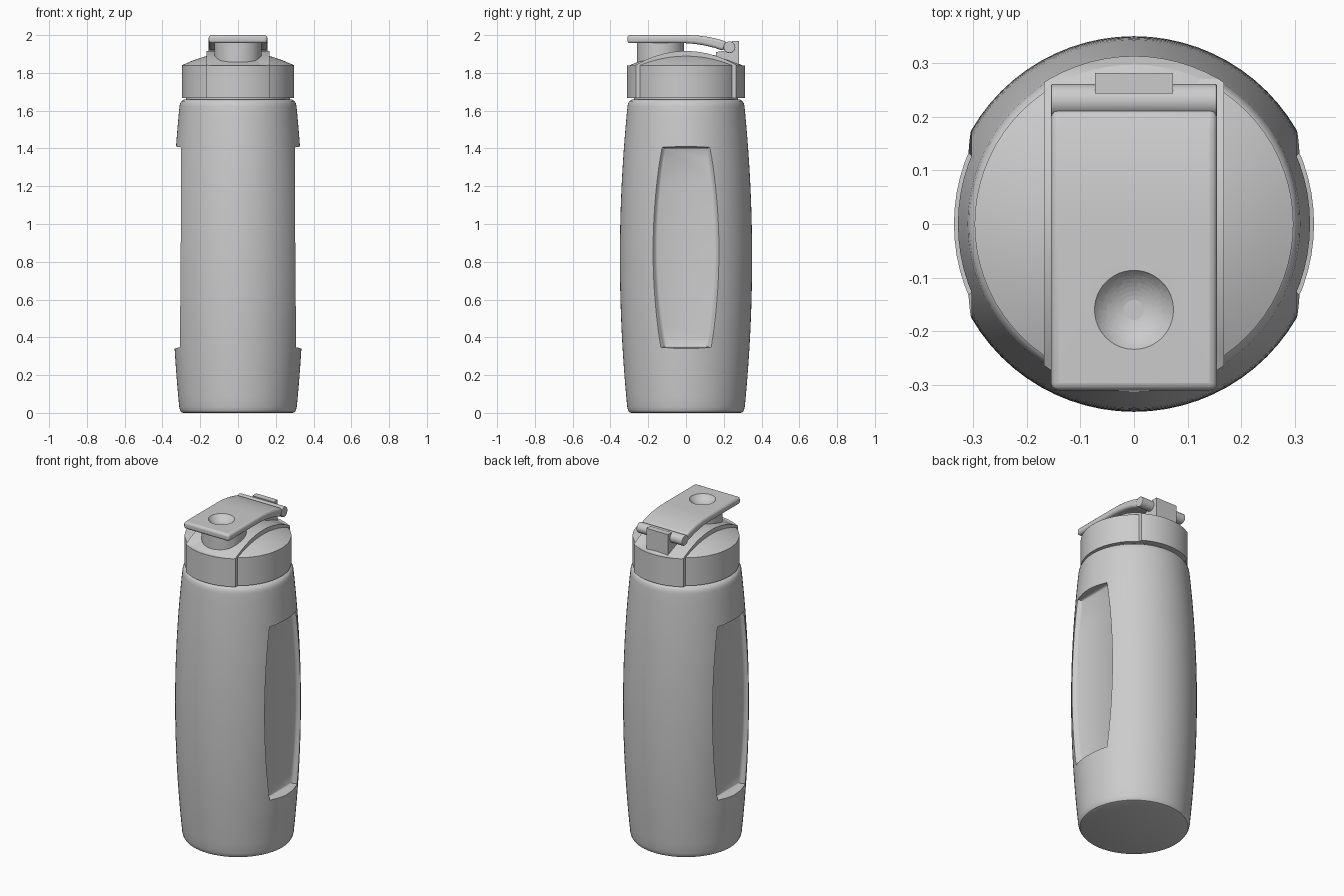
import bpy, bmesh, math

if "Cube" in bpy.data.objects:
    bpy.data.objects.remove(bpy.data.objects["Cube"])

def finish(name, bm, angle=35):
    bmesh.ops.recalc_face_normals(bm, faces=bm.faces)
    me = bpy.data.meshes.new(name)
    bm.to_mesh(me)
    bm.free()
    ob = bpy.data.objects.new(name, me)
    bpy.context.collection.objects.link(ob)
    smooth(ob, angle)
    return ob

def activate(ob):
    bpy.ops.object.select_all(action='DESELECT')
    ob.select_set(True)
    bpy.context.view_layer.objects.active = ob

def smooth(ob, angle=35):
    activate(ob)
    bpy.ops.object.shade_smooth_by_angle(angle=math.radians(angle))

def loft(name, rings, angle=35):
    """Skin closed rings of points and cap both ends."""
    bm = bmesh.new()
    vs = [[bm.verts.new(p) for p in r] for r in rings]
    n = len(vs[0])
    for a, b in zip(vs, vs[1:]):
        for i in range(n):
            j = (i + 1) % n
            bm.faces.new((a[i], a[j], b[j], b[i]))
    bm.faces.new(vs[0])
    bm.faces.new(vs[-1])
    return finish(name, bm, angle)

def lathe(name, profile, seg=72, cx=0, cy=0):
    rings = [[(cx + r * math.cos(2 * math.pi * i / seg), cy + r * math.sin(2 * math.pi * i / seg), z)
              for i in range(seg)] for r, z in profile]
    return loft(name, rings)

def prism(name, side, hw):
    """Side outline in (y, z) extruded to x = +-hw."""
    return loft(name, [[(x, y, z) for y, z in side] for x in (-hw, hw)])

def bevel(ob, width, seg=3):
    m = ob.modifiers.new("round", 'BEVEL')
    m.width, m.segments, m.limit_method = width, seg, 'ANGLE'
    m.angle_limit = math.radians(40)
    activate(ob)
    bpy.ops.object.modifier_apply(modifier=m.name)
    smooth(ob)

def boolean(ob, tool, op='DIFFERENCE'):
    m = ob.modifiers.new("cut", 'BOOLEAN')
    m.object, m.operation, m.solver = tool, op, 'EXACT'
    activate(ob)
    bpy.ops.object.modifier_apply(modifier=m.name)
    bpy.data.objects.remove(tool)
    smooth(ob)

# Bottle body: gently bulging barrel with rounded ends
def radius(z):
    return 0.35 - 0.04 * ((z - 0.82) / 0.8) ** 2

profile = [(0.290, 0), (0.301, 0.004), (0.307, 0.014)]
profile += [(radius(z), z) for z in [0.03 + 1.59 * i / 28 for i in range(29)]]
profile += [(0.307, 1.637), (0.300, 1.65), (0.288, 1.658), (0.27, 1.66)]
body = lathe("bottle_body", profile)

# Grip recesses: flat floor, sloped sides, near-square ends
def grip_ring(x, side_off, end_off, sx):
    n, z0, z1 = 20, 0.357 - end_off, 1.396 + end_off
    pts = []
    for i in range(n + 1):
        t = i / n
        hw = 0.105 + side_off + 0.047 * (1 - (2 * t - 1) ** 2)
        pts.append((hw, z0 + (z1 - z0) * t))
    return [(sx * x, y, z) for y, z in pts] + [(sx * x, -y, z) for y, z in reversed(pts)]

for sx in (1, -1):
    rings = [grip_ring(x, s, e, sx) for x, s, e in
             ((0.283, 0, 0), (0.287, 0.009, 0.006), (0.294, 0.014, 0.009),
              (0.302, 0.021, 0.010), (0.32, 0.042, 0.012), (0.335, 0.05, 0.017), (0.40, 0.08, 0.04))]
    boolean(body, loft("grip_cutter", rings))

# Neck between body and lid
lathe("neck", [(0.275, 1.64), (0.275, 1.69)])

# Lid side skirt with domed top
dome = [(0.297, 1.668), (0.297, 1.84)]
dome += [(r, 1.84 + 0.072 * (1 - (r / 0.297) ** 2)) for r in (0.27, 0.23, 0.19, 0.15, 0.1, 0.05, 0.005)]
lathe("lid_dome", dome)

# Raised band running front to back over the lid
band = lathe("lid_band", [(0.313, 1.668), (0.313, 1.96)])
arc = [(-0.27 + 0.54 * i / 20) for i in range(21)]
outline = [(-0.4, 1.6), (-0.4, 1.84)] + [(y, 1.84 + 0.076 * (1 - (y / 0.27) ** 2)) for y in arc]
outline += [(0.4, 1.84), (0.4, 1.6)]
boolean(band, prism("band_limit", outline, 0.168), 'INTERSECT')

# Drinking spout under the flap
lathe("spout", [(0.125, 1.85), (0.125, 1.965)], 48, 0, -0.135)

# Flap: flat in front, curving down to the hinge
top = [(-0.31, 2.0), (0.0, 2.0), (0.06, 1.998), (0.12, 1.990), (0.17, 1.979), (0.215, 1.965)]
low = [(0.20, 1.916), (0.15, 1.933), (0.10, 1.945), (0.05, 1.953), (0.0, 1.957), (-0.31, 1.957)]
flap = prism("flap", top + low, 0.155)
bevel(flap, 0.014)

# Thumb dimple in the flap
bpy.ops.mesh.primitive_uv_sphere_add(segments=48, ring_count=32, radius=0.092, location=(0, -0.16, 2.055))
boolean(flap, bpy.context.object)

# Hinge barrel across the back of the flap
barrel = [[(x, 0.23 + 0.031 * math.cos(a), 1.936 + 0.031 * math.sin(a))
           for a in [2 * math.pi * i / 24 for i in range(24)]] for x in (-0.155, 0.155)]
bevel(loft("hinge_barrel", barrel), 0.004, 2)

# Hinge bracket rising from the lid
prism("hinge_bracket", [(0.16, 1.85), (0.16, 1.91), (0.243, 1.925), (0.243, 1.97),
                        (0.281, 1.97), (0.281, 1.83), (0.2, 1.83)], 0.073)
